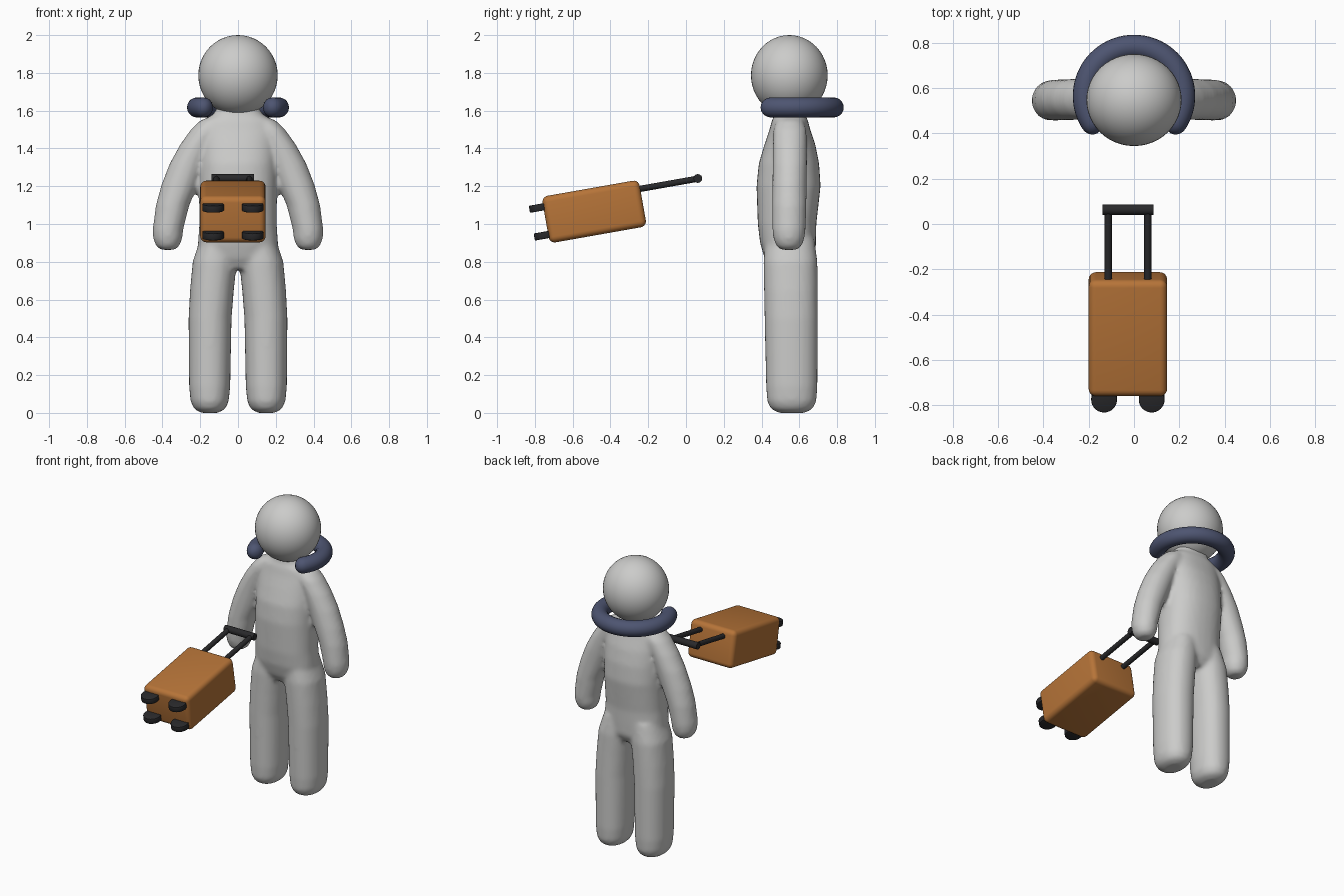
import bpy, bmesh
from math import sin, cos, pi, radians, copysign
from mathutils import Matrix, Vector

old = bpy.data.objects.get("Cube")
if old:
    bpy.data.objects.remove(old, do_unlink=True)


def material(name, rgb):
    m = bpy.data.materials.new(name)
    m.use_nodes = True
    m.diffuse_color = (*rgb, 1)
    m.node_tree.nodes["Principled BSDF"].inputs["Base Color"].default_value = (*rgb, 1)
    return m


grey = material("light grey", (0.60, 0.60, 0.59))
blue = material("slate blue", (0.075, 0.09, 0.165))
orange = material("burnt orange", (0.47, 0.175, 0.04))
black = material("soft black", (0.022, 0.022, 0.024))


def finish(bm, name, mat, angle=40):
    bmesh.ops.recalc_face_normals(bm, faces=bm.faces)
    mesh = bpy.data.meshes.new(name)
    bm.to_mesh(mesh)
    bm.free()
    mesh.materials.append(mat)
    ob = bpy.data.objects.new(name, mesh)
    bpy.context.collection.objects.link(ob)
    bpy.ops.object.select_all(action="DESELECT")
    ob.select_set(True)
    bpy.context.view_layer.objects.active = ob
    bpy.ops.object.shade_smooth_by_angle(angle=radians(angle))
    return ob


def bridge(bm, loops):
    """Skin a list of point rings into a closed tube."""
    rings = [[bm.verts.new(p) for p in ring] for ring in loops]
    n = len(rings[0])
    for a, b in zip(rings, rings[1:]):
        for i in range(n):
            j = (i + 1) % n
            bm.faces.new((a[i], a[j], b[j], b[i]))
    bm.faces.new(rings[0][::-1])
    bm.faces.new(rings[-1])


def limb(bm, profile, side=1, power=2.0, n=32):
    """Profile rows: height, centre x, centre y, half width, half depth."""
    def curve(v):
        return copysign(abs(v) ** (2 / power), v)
    angles = [2 * pi * i / n for i in range(n)]
    bridge(bm, [[(side * cx + rx * curve(cos(a)), cy + ry * curve(sin(a)), z)
                 for a in angles] for z, cx, cy, rx, ry in profile])


# Body: torso, legs and arms fused into one soft skin
torso = [
    (0.76, 0, 0.55, 0.15, 0.10), (0.82, 0, 0.55, 0.21, 0.135),
    (0.90, 0, 0.54, 0.212, 0.148), (1.00, 0, 0.535, 0.205, 0.155),
    (1.20, 0, 0.543, 0.207, 0.17), (1.32, 0, 0.545, 0.207, 0.16),
    (1.42, 0, 0.55, 0.205, 0.135), (1.50, 0, 0.55, 0.205, 0.108),
    (1.55, 0, 0.55, 0.19, 0.095), (1.58, 0, 0.55, 0.13, 0.08),
    (1.64, 0, 0.55, 0.10, 0.075),
]
leg = [
    (0.0, 0.15, 0.56, 0.045, 0.07), (0.02, 0.15, 0.56, 0.082, 0.11),
    (0.06, 0.15, 0.56, 0.101, 0.13), (0.14, 0.15, 0.56, 0.109, 0.136),
    (0.50, 0.148, 0.557, 0.114, 0.141), (0.65, 0.138, 0.555, 0.116, 0.142),
    (0.80, 0.123, 0.553, 0.117, 0.143), (0.92, 0.10, 0.55, 0.10, 0.13),
]
arm = [
    (0.863, 0.372, 0.545, 0.035, 0.04), (0.88, 0.372, 0.545, 0.06, 0.065),
    (0.92, 0.372, 0.545, 0.077, 0.082), (0.97, 0.371, 0.545, 0.081, 0.088),
    (1.10, 0.346, 0.547, 0.089, 0.091), (1.21, 0.307, 0.548, 0.098, 0.091),
    (1.32, 0.264, 0.55, 0.098, 0.091), (1.42, 0.215, 0.55, 0.092, 0.09),
    (1.50, 0.165, 0.55, 0.085, 0.088), (1.55, 0.13, 0.55, 0.07, 0.07),
]
bm = bmesh.new()
limb(bm, torso, power=2.3)
for side in (1, -1):
    limb(bm, leg, side, power=2.2)
    limb(bm, arm, side)
body = finish(bm, "body", grey)
remesh = body.modifiers.new("fuse", "REMESH")
remesh.mode = "VOXEL"
remesh.voxel_size = 0.014
remesh.use_smooth_shade = True
soft = body.modifiers.new("soften", "SMOOTH")
soft.factor = 0.5
soft.iterations = 6
for mod in ("fuse", "soften"):
    bpy.ops.object.modifier_apply(modifier=mod)
bpy.ops.object.shade_smooth()

# Head
bm = bmesh.new()
bmesh.ops.create_uvsphere(bm, u_segments=48, v_segments=24, radius=1)
bm.transform(Matrix.Translation((0, 0.547, 1.787)) @ Matrix.Diagonal((0.21, 0.203, 0.213, 1)))
finish(bm, "head", grey)

# Neck pillow: open ring with rounded ends
centre, ring_r, tube_r = Vector((0, 0.565, 1.617)), 0.217, 0.053
start, end = radians(-32), radians(212)
stations = []
for k in range(1, 7):
    t = pi / 2 * k / 6
    stations.append((start - cos(t) * tube_r / ring_r, max(sin(t), 0.05)))
stations += [(start + (end - start) * i / 48, 1) for i in range(1, 48)]
stations += [(start + end - a, s) for a, s in stations[5::-1]]
loops = []
for a, s in stations:
    out = Vector((cos(a), sin(a), 0))
    loops.append([centre + out * (ring_r + tube_r * s * cos(b)) + Vector((0, 0, tube_r * s * sin(b)))
                  for b in (2 * pi * i / 20 for i in range(20))])
bm = bmesh.new()
bridge(bm, loops)
finish(bm, "neck_pillow", blue, 60)

# Suitcase frame: local y runs along the case, local z through its depth
tilt = Matrix.Translation((-0.027, -0.486, 1.066)) @ Matrix.Rotation(radians(10), 4, "X")

# Suitcase shell
bm = bmesh.new()
bmesh.ops.create_cube(bm, size=1)
bm.transform(Matrix.Diagonal((0.346, 0.522, 0.25, 1)))
bmesh.ops.bevel(bm, geom=bm.edges[:], offset=0.032, segments=5, profile=0.5, affect="EDGES")
bm.transform(tilt)
finish(bm, "suitcase_shell", orange)


def cylinder(name, pos, axis, radius, length, sides=24, bevel=0.0):
    bm = bmesh.new()
    bmesh.ops.create_cone(bm, cap_ends=True, segments=sides, radius1=radius, radius2=radius, depth=length)
    if bevel:
        rims = [e for e in bm.edges if abs(e.verts[0].co.z - e.verts[1].co.z) < 1e-5]
        bmesh.ops.bevel(bm, geom=rims, offset=bevel, segments=2, profile=0.5, affect="EDGES")
    turn = Vector((0, 0, 1)).rotation_difference(Vector(axis)).to_matrix().to_4x4()
    bm.transform(tilt @ Matrix.Translation(pos) @ turn)
    return finish(bm, name, black)


# Pull handle and wheels
for label, s in (("left", 1), ("right", -1)):
    cylinder(f"handle_rod_{label}", (s * 0.087, 0.39, 0.076), (0, 1, 0), 0.0165, 0.36, 16)
    for place, z in (("upper", 0.071), ("lower", -0.078)):
        cylinder(f"wheel_{place}_{label}", (s * 0.105, -0.279, z), (0, 0, 1), 0.057, 0.038, 32, 0.005)
cylinder("handle_grip", (0, 0.571, 0.077), (1, 0, 0), 0.023, 0.225)
